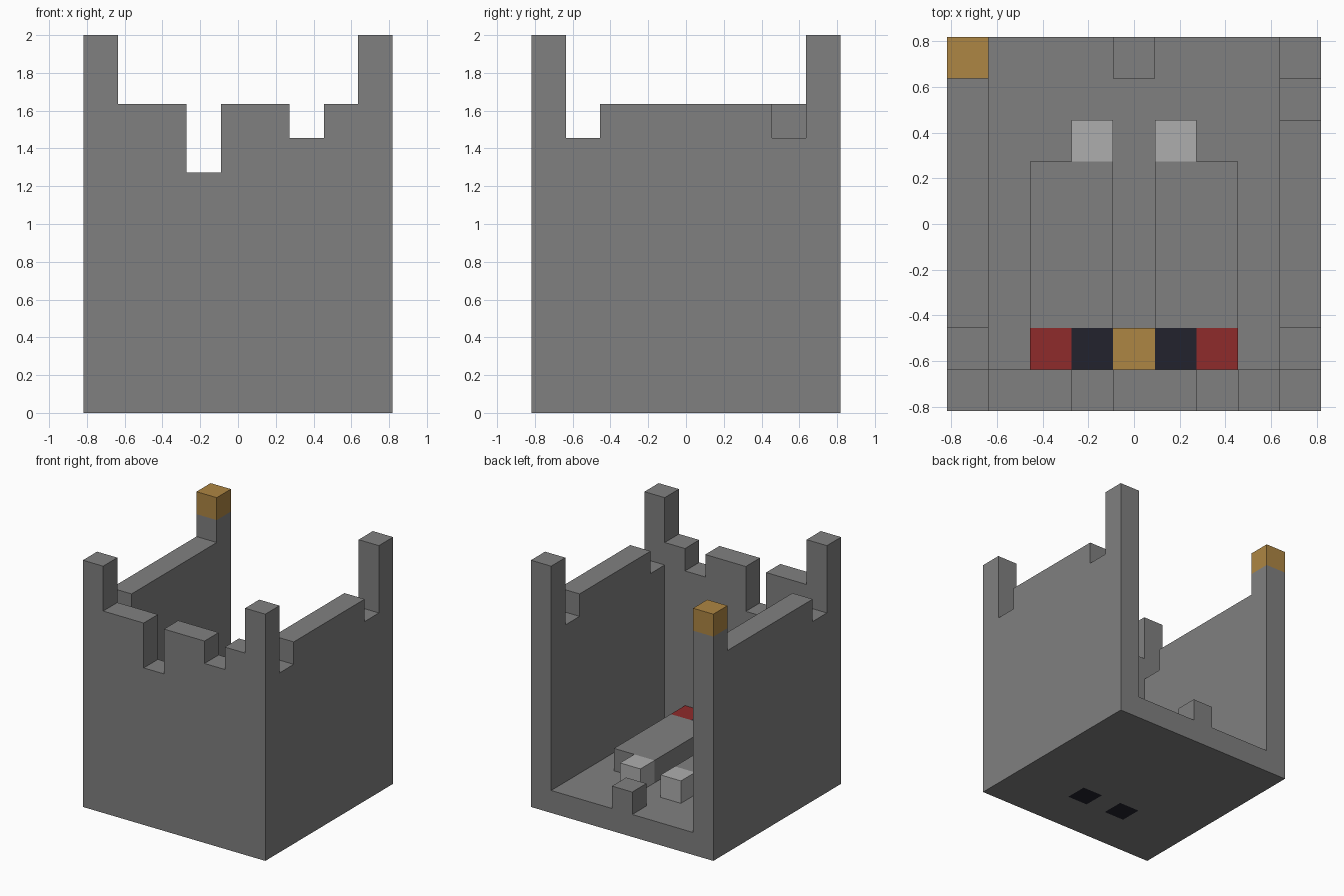
import bpy, bmesh
from mathutils import Vector

if "Cube" in bpy.data.objects:
    bpy.data.objects.remove(bpy.data.objects["Cube"], do_unlink=True)

U = 2 / 11      # one block
HALF = 4.5      # half the footprint, in blocks


def material(name, color):
    m = bpy.data.materials.new(name)
    m.use_nodes = True
    m.diffuse_color = (*color, 1)
    bsdf = next(n for n in m.node_tree.nodes if n.type == 'BSDF_PRINCIPLED')
    bsdf.inputs["Base Color"].default_value = (*color, 1)
    return m


STONE = material("stone_grey", (0.216, 0.216, 0.216))
PALE = material("pale_grey", (0.423, 0.423, 0.423))
GOLD = material("gold", (0.423, 0.238, 0.056))
RED = material("red", (0.275, 0.024, 0.024))
DARK = material("dark_blue", (0.016, 0.016, 0.026))


def finish(name, bm, *mats):
    """Turn block coordinates into model units and link the object."""
    for v in bm.verts:
        v.co = Vector((v.co.x - HALF, v.co.y - HALF, v.co.z)) * U
    bmesh.ops.recalc_face_normals(bm, faces=bm.faces)
    mesh = bpy.data.meshes.new(name)
    bm.to_mesh(mesh)
    bm.free()
    for m in mats:
        mesh.materials.append(m)
    obj = bpy.data.objects.new(name, mesh)
    bpy.context.collection.objects.link(obj)
    return obj


def block(name, mat, corner, size=(1, 1, 1)):
    bm = bmesh.new()
    bmesh.ops.create_cube(bm, size=1)
    for v in bm.verts:
        v.co = Vector([c + (p + 0.5) * s for c, p, s in zip(corner, v.co, size)])
    return finish(name, bm, mat)


def wall(name, heights, start, place, thickness):
    """Extrude a battlement skyline, given as one height per block."""
    pts = [(start, 0)]
    for i, h in enumerate(heights):
        for p in ((start + i, h), (start + i + 1, h)):
            if len(pts) > 1 and pts[-1][1] == h and pts[-2][1] == h:
                pts[-1] = p
            elif p != pts[-1]:
                pts.append(p)
    pts.append((start + len(heights), 0))
    bm = bmesh.new()
    face = bm.faces.new([bm.verts.new(place(a, z)) for a, z in pts])
    out = bmesh.ops.extrude_face_region(bm, geom=[face])
    verts = [g for g in out["geom"] if isinstance(g, bmesh.types.BMVert)]
    bmesh.ops.translate(bm, verts=verts, vec=thickness)
    return finish(name, bm, STONE)


# Battlement walls, open at the back
wall("front_wall", [11, 9, 9, 7, 9, 9, 8, 9, 11], 0,
     lambda a, z: (a, 0, z), (0, 1, 0))
wall("right_wall", [8, 9, 9, 9, 9, 9, 9, 10], 1,
     lambda a, z: (0, a, z), (1, 0, 0))
wall("left_wall", [8, 9, 9, 9, 9, 9, 8, 11], 1,
     lambda a, z: (8, a, z), (1, 0, 0))
block("gold_turret_cap", GOLD, (0, 8, 10))

# Floor slab with two dark squares on its underside
bm = bmesh.new()
bmesh.ops.create_grid(bm, x_segments=7, y_segments=8, size=0.5)
for v in bm.verts:
    v.co = Vector((1 + (v.co.x + 0.5) * 7, 1 + (v.co.y + 0.5) * 8, 0))
out = bmesh.ops.extrude_face_region(bm, geom=bm.faces[:])
bmesh.ops.translate(bm, vec=(0, 0, 1),
                    verts=[g for g in out["geom"] if isinstance(g, bmesh.types.BMVert)])
for f in bm.faces:
    c = f.calc_center_median()
    f.material_index = int(c.z < 0.1 and int(c.y) == 2 and int(c.x) in (3, 5))
finish("floor", bm, STONE, DARK)

# Doorstep block and the two mirrored benches with their end blocks
block("doorstep", STONE, (4, 8, 1))
block("gold_seat", GOLD, (4, 1, 1))
for side, inner, outer, bench in (("right", 3, 2, 2), ("left", 5, 6, 5)):
    block(side + "_bench", STONE, (bench, 2, 1), (2, 4, 1))
    block(side + "_bench_foot", PALE, (inner, 6, 1))
    block(side + "_dark_seat", DARK, (inner, 1, 1))
    block(side + "_red_seat", RED, (outer, 1, 1))
